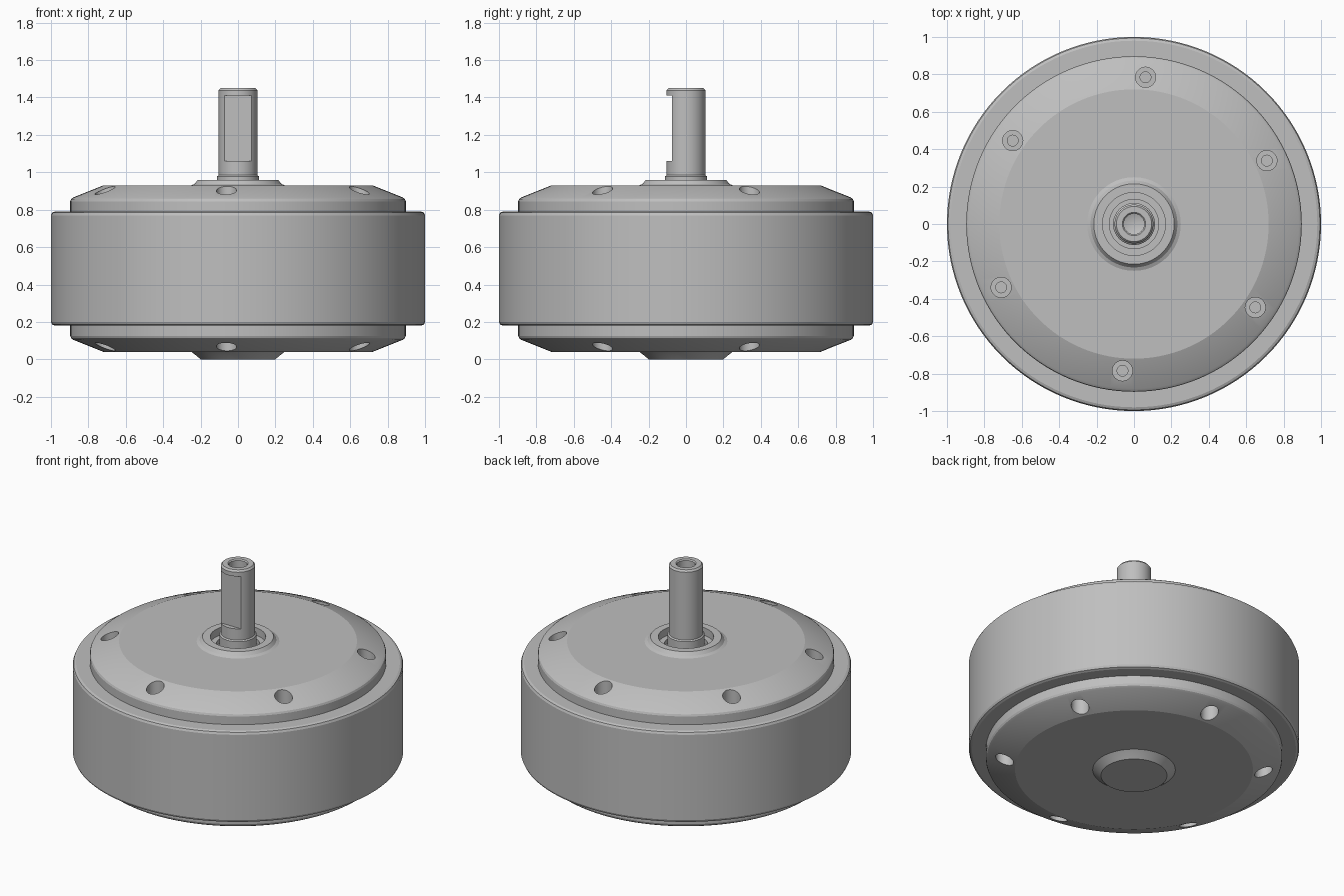
import bpy, bmesh
from math import pi, sin, cos, radians
from mathutils import Matrix, Vector

if "Cube" in bpy.data.objects:
    bpy.data.objects.remove(bpy.data.objects["Cube"])

steel = bpy.data.materials.new("satin_grey")
steel.use_nodes = True
grey = (0.52, 0.52, 0.52, 1)
steel.diffuse_color = grey
steel.node_tree.nodes["Principled BSDF"].inputs["Base Color"].default_value = grey


def add_object(name, bm):
    bmesh.ops.recalc_face_normals(bm, faces=bm.faces)
    mesh = bpy.data.meshes.new(name)
    bm.to_mesh(mesh)
    bm.free()
    mesh.materials.append(steel)
    obj = bpy.data.objects.new(name, mesh)
    bpy.context.collection.objects.link(obj)
    return obj


def lathe(name, profile, steps=128):
    """Spin a profile of (radius, height) points that starts and ends on the axis."""
    bm = bmesh.new()
    verts = [bm.verts.new((r, 0, z)) for r, z in profile]
    edges = [bm.edges.new(pair) for pair in zip(verts, verts[1:])]
    bmesh.ops.spin(bm, geom=verts + edges, axis=(0, 0, 1), cent=(0, 0, 0),
                   angle=2 * pi, steps=steps, use_merge=True)
    bmesh.ops.remove_doubles(bm, verts=bm.verts, dist=0.0005)
    return add_object(name, bm)


def cut(obj, cutter):
    mod = obj.modifiers.new("cut", 'BOOLEAN')
    mod.object = cutter
    mod.operation = 'DIFFERENCE'
    mod.solver = 'EXACT'
    graph = bpy.context.evaluated_depsgraph_get()
    mesh = bpy.data.meshes.new_from_object(obj.evaluated_get(graph))
    obj.modifiers.clear()
    obj.data = mesh
    bpy.data.objects.remove(cutter)


def smooth(obj):
    bpy.ops.object.select_all(action='DESELECT')
    obj.select_set(True)
    bpy.context.view_layer.objects.active = obj
    bpy.ops.object.shade_smooth_by_angle(angle=radians(20))


def hole_cutter(radius, low, high):
    """Six upright drills on the bolt circle."""
    bm = bmesh.new()
    for i in range(6):
        a = radians(25.5 + 60 * i)
        place = Matrix.Translation((0.787 * cos(a), 0.787 * sin(a), (low + high) / 2))
        bmesh.ops.create_cone(bm, cap_ends=True, segments=32, radius1=radius,
                              radius2=radius, depth=high - low, matrix=place)
    return add_object("hole_cutter", bm)


# Main drum with rounded rims
drum = lathe("drum_housing", [
    (0, 0.18), (0.98, 0.18), (0.994, 0.186), (1, 0.2),
    (1, 0.77), (0.994, 0.784), (0.98, 0.79), (0, 0.79)])

# Rounded, sloping rim shared by both end caps, as height above the drum
rim = [(0, -0.02), (0.897, -0.02), (0.897, 0.055), (0.892, 0.067),
       (0.88, 0.076), (0.72, 0.14), (0.25, 0.14)]

# Top cap with raised collar and stepped bearing pocket
top_cap = lathe("top_cap", [(r, 0.79 + h) for r, h in rim] + [
    (0.232, 0.938), (0.215, 0.96), (0.168, 0.96), (0.168, 0.91),
    (0.132, 0.91), (0.132, 0.88), (0, 0.88)])

# Bottom cap with a closed boss
bottom_cap = lathe("bottom_cap", [(r, 0.18 - h) for r, h in rim] + [
    (0.228, 0.024), (0.2, 0), (0, 0)])

# Counterbored screw holes in both caps
for cap, bore, pilot in ((top_cap, (0.82, 1.2), (0.795, 1.2)),
                         (bottom_cap, (-0.2, 0.15), (-0.2, 0.175))):
    cut(cap, hole_cutter(0.054, *bore))
    cut(cap, hole_cutter(0.029, *pilot))

# Shaft with shoulder, chamfered tip and centre hole
shaft = lathe("drive_shaft", [
    (0, 0.86), (0.112, 0.86), (0.112, 0.978), (0.104, 0.985), (0.104, 1.438),
    (0.094, 1.45), (0.062, 1.45), (0.055, 1.443), (0.055, 1.33), (0, 1.31)], 64)

# Key flat on the front of the shaft
bm = bmesh.new()
bmesh.ops.create_cube(bm, size=1, matrix=Matrix.Translation((0, -0.174, 1.235))
                      @ Matrix.Diagonal(Vector((0.4, 0.2, 0.35, 1))))
cut(shaft, add_object("flat_cutter", bm))

for part in (drum, top_cap, bottom_cap, shaft):
    smooth(part)
